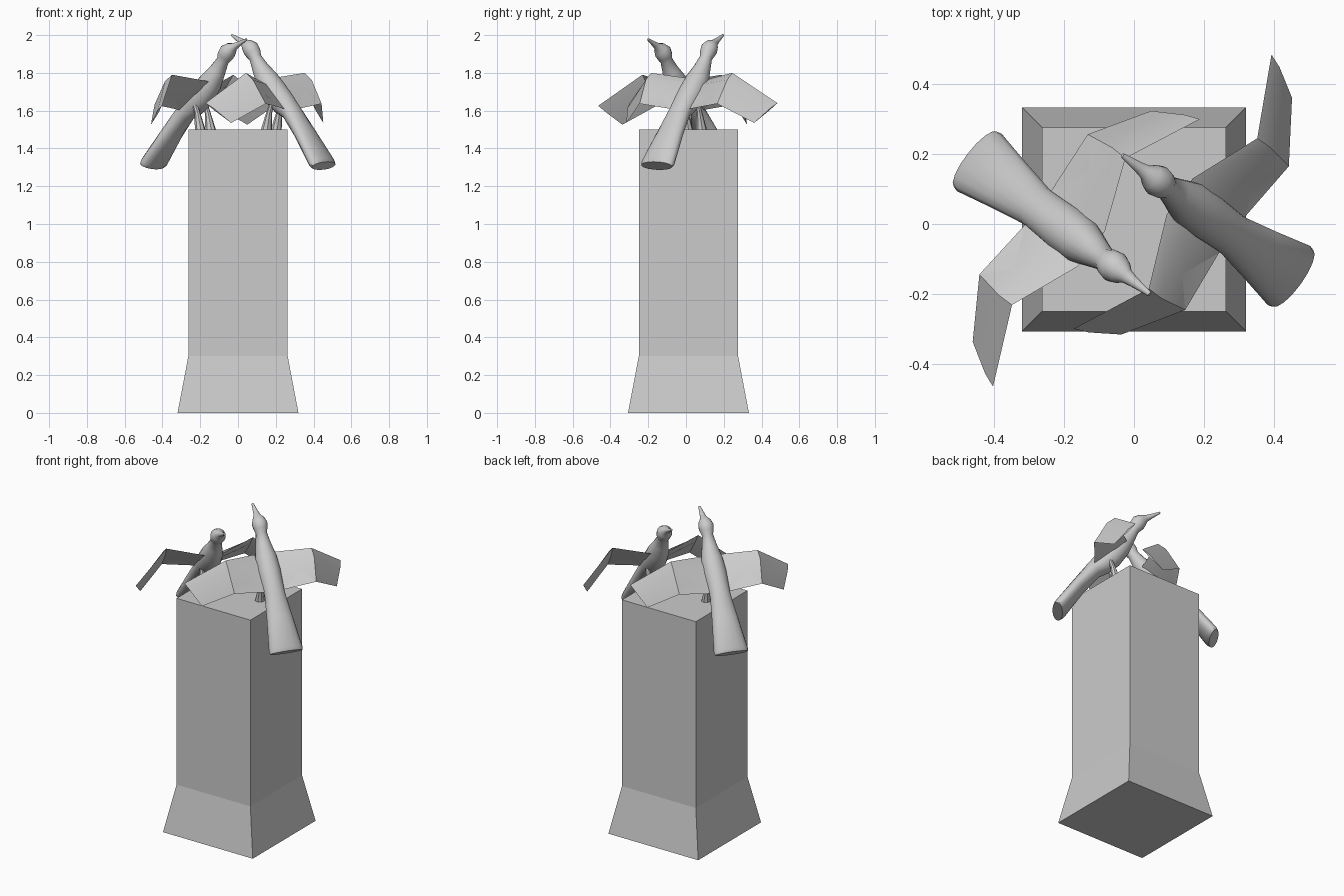
import bpy, bmesh
from math import sin, cos, pi, radians
from mathutils import Matrix, Vector

if "Cube" in bpy.data.objects:
    bpy.data.objects.remove(bpy.data.objects["Cube"])


def make(name, rings, matrix=None, angle=35):
    """Skin closed rings of equal point count and cap both ends."""
    bm = bmesh.new()
    rows = [[bm.verts.new(p) for p in ring] for ring in rings]
    n = len(rows[0])
    for a, b in zip(rows, rows[1:]):
        for i in range(n):
            j = (i + 1) % n
            bm.faces.new((a[i], a[j], b[j], b[i]))
    bm.faces.new(rows[0])
    bm.faces.new(rows[-1])
    bmesh.ops.recalc_face_normals(bm, faces=bm.faces[:])
    if matrix:
        bm.transform(matrix)
    mesh = bpy.data.meshes.new(name)
    bm.to_mesh(mesh)
    bm.free()
    ob = bpy.data.objects.new(name, mesh)
    bpy.context.collection.objects.link(ob)
    bpy.ops.object.select_all(action='DESELECT')
    ob.select_set(True)
    bpy.context.view_layer.objects.active = ob
    if angle:
        bpy.ops.object.shade_smooth_by_angle(angle=radians(angle))
    return ob


# pedestal: square column with flared foot
def square(h, z):
    return [(sx * h, 0.013 + sy * h, z) for sx, sy in ((-1, -1), (1, -1), (1, 1), (-1, 1))]


make("pedestal", [square(0.32, 0), square(0.263, 0.3), square(0.263, 1.5)], angle=0)

# body stations from tail to beak: forward, height, half width, half depth
BODY = [(-.458, 1.308, .100, .036), (-.445, 1.325, .104, .045), (-.34, 1.475, .080, .044),
        (-.25, 1.592, .062, .050), (-.20, 1.635, .066, .064), (-.145, 1.69, .070, .070),
        (-.09, 1.76, .064, .063), (-.045, 1.825, .045, .045), (-.012, 1.88, .033, .033),
        (.002, 1.905, .042, .042), (.018, 1.928, .046, .045), (.040, 1.945, .037, .036),
        (.060, 1.957, .022, .021), (.085, 1.970, .016, .015), (.142, 2.0, .007, .006)]

# wing stations: leading edge and trailing edge (forward, sideways, height)
WING = [((-.055, .01, 1.75), (-.245, .01, 1.60)),
        ((-.060, .065, 1.77), (-.245, .065, 1.61)),
        ((-.142, .265, 1.80), (-.262, .253, 1.637)),
        ((-.035, .483, 1.64), (-.155, .417, 1.535))]


def body_rings():
    rings = []
    for i, (f, z, w, d) in enumerate(BODY):
        a, b = BODY[max(i - 1, 0)], BODY[min(i + 1, len(BODY) - 1)]
        t = Vector((b[0] - a[0], 0, b[1] - a[1])).normalized()
        n = Vector((-t.z, 0, t.x))
        c = Vector((f, 0, z))
        rings.append([c + Vector((0, w * cos(k * pi / 8), 0)) + n * d * sin(k * pi / 8)
                      for k in range(16)])
    return rings


def wing_rings(side):
    rings = []
    for i, (lead, trail) in enumerate(WING):
        p, q = Vector(lead), Vector(trail)
        up = Vector((-.55, (0, 0, .25, .5)[i], .75)).normalized()
        thick = (.024, .022, .017, .008)[i]
        ring = [p, p.lerp(q, .3) + up * thick, q, p.lerp(q, .35) - up * thick * .4]
        rings.append([Vector((v.x, v.y * side, v.z)) for v in ring])
    return rings


def leg_rings(side):
    # leg widens downward into the foot
    return [[(f + r * cos(k * pi / 4), side * .045 + r * sin(k * pi / 4), z) for k in range(8)]
            for f, r, z in ((-.16, .013, 1.66), (-.135, .016, 1.59), (-.115, .030, 1.495))]


def bird(name, x, y, turn, pitch, lift):
    place = Matrix.Translation((x, y, lift)) @ Matrix.Rotation(radians(turn), 4, 'Z')
    pivot = Vector((-.23, 0, 1.63))
    tilt = Matrix.Translation(pivot) @ Matrix.Rotation(radians(pitch), 4, 'Y') @ Matrix.Translation(-pivot)
    make(name + "_body", body_rings(), place @ tilt, 50)
    for label, side in (("left", 1), ("right", -1)):
        make(f"{name}_{label}_wing", wing_rings(side), place @ tilt, 30)
        make(f"{name}_{label}_leg", leg_rings(side), place)


bird("right_bird", .082, .113, 144.2, 0, 0)
bird("left_bird", -.08, -.104, 322.3, 2.5, -.006)
